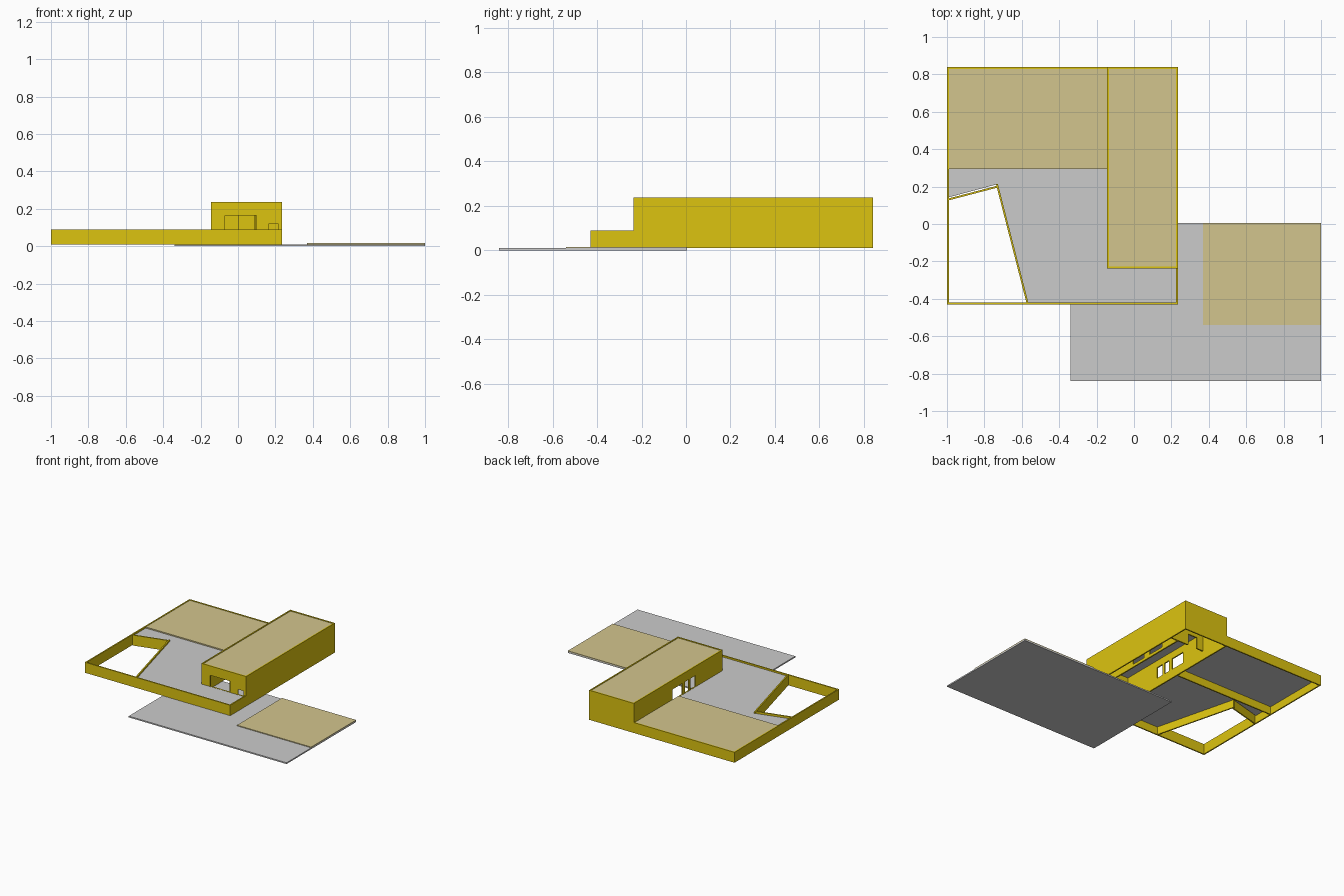
import bpy, bmesh
from mathutils import Vector

if "Cube" in bpy.data.objects:
    bpy.data.objects.remove(bpy.data.objects["Cube"])


def material(name, rgb):
    m = bpy.data.materials.new(name)
    m.diffuse_color = (*rgb, 1)
    m.use_nodes = True
    m.node_tree.nodes["Principled BSDF"].inputs["Base Color"].default_value = m.diffuse_color
    return m


YELLOW = material("yellow_wall", (0.72, 0.55, 0.005))
TAN = material("tan_surface", (0.65, 0.56, 0.27))


def prism(name, outline, z0, z1, mat=None):
    """Extrude a flat outline from z0 to z1."""
    bm = bmesh.new()
    face = bm.faces.new([bm.verts.new((x, y, z0)) for x, y in outline])
    ext = bmesh.ops.extrude_face_region(bm, geom=[face])["geom"]
    verts = [v for v in ext if isinstance(v, bmesh.types.BMVert)]
    bmesh.ops.translate(bm, verts=verts, vec=(0, 0, z1 - z0))
    bmesh.ops.recalc_face_normals(bm, faces=bm.faces)
    me = bpy.data.meshes.new(name)
    bm.to_mesh(me)
    bm.free()
    if mat:
        me.materials.append(mat)
    ob = bpy.data.objects.new(name, me)
    bpy.context.collection.objects.link(ob)
    return ob


def block(name, x0, x1, y0, y1, z0, z1, mat=None):
    return prism(name, [(x0, y0), (x1, y0), (x1, y1), (x0, y1)], z0, z1, mat)


def cut(ob, *box):
    """Cut a box-shaped opening through a wall."""
    cutter = block("opening_cutter", *box)
    cutter.hide_render = True
    mod = ob.modifiers.new("opening", "BOOLEAN")
    mod.operation, mod.solver, mod.object = "DIFFERENCE", "EXACT", cutter
    dg = bpy.context.evaluated_depsgraph_get()
    me = bpy.data.meshes.new_from_object(ob.evaluated_get(dg))
    ob.modifiers.clear()
    ob.data = me
    bpy.data.objects.remove(cutter)


def slanted_wall(name, p, q, z0, z1):
    """Wall along p-q, thickened to its left."""
    p, q = Vector(p), Vector(q)
    d = (q - p).normalized() * T
    n = Vector((-d.y, d.x))
    return prism(name, [p, q, q + n, p + n], z0, z1, YELLOW)


T = 0.01                           # wall thickness
L, R, F, B = -1.0, 0.235, -0.43, 0.84   # plot edges
HX, HY = -0.145, -0.237            # inner corner of the tall block
Z0, LOW, HIGH = 0.01, 0.09, 0.237
STEP = 0.295                       # front edge of the tan terrace

# Lower ground plate with its tan patch
block("ground_plate", -0.34, 1, -0.84, 0.005, 0, 0.01)
block("ground_patch", 0.37, 1, -0.54, 0.005, 0.01, 0.016, TAN)

# Terrace slab around the courtyard opening, tan part at the back
prism("terrace_slab", [(-0.57, F + T), (R - T, F + T), (R - T, HY), (HX, HY),
                       (HX, B - T), (L + T, B - T), (L + T, 0.143), (-0.73, 0.213)],
      0.07, 0.078)
block("terrace_patch", L + T, HX, STEP, B - T, 0.078, 0.087, TAN)

# Low perimeter walls
block("low_front_wall", L, R, F, F + T, Z0, LOW, YELLOW)
block("low_left_wall", L, L + T, F + T, B - T, Z0, LOW, YELLOW)
block("low_back_wall", L, HX, B - T, B, Z0, LOW, YELLOW)
block("low_right_wall", R - T, R, F + T, HY, Z0, LOW, YELLOW)
block("terrace_support_wall", L + T, HX, STEP, STEP + T, Z0, 0.07, YELLOW)

# Slanted courtyard walls
slanted_wall("courtyard_long_wall", (-0.565, F + T), (-0.728, 0.215), Z0, LOW)
slanted_wall("courtyard_short_wall", (-0.73, 0.205), (L + T, 0.137), Z0, LOW)

# Tall block walls with openings
block("tall_right_wall", R - T, R, HY, B, Z0, HIGH, YELLOW)
block("tall_back_wall", HX, R - T, B - T, B, Z0, HIGH, YELLOW)
front = block("tall_front_wall", HX, R - T, HY, HY + T, Z0, HIGH, YELLOW)
for x0, x1, top in ((-0.07, 0.1, 0.165), (0.165, 0.213, 0.12)):
    cut(front, x0, x1, HY - 0.03, HY + 0.03, 0.079, top)
left = block("tall_left_wall", HX, HX + T, HY + T, B - T, Z0, HIGH, YELLOW)
for y0, y1 in ((0.09, 0.15), (0.17, 0.22), (0.25, 0.37)):
    cut(left, HX - 0.03, HX + 0.03, y0, y1, 0.079, 0.165)

# Inner partitions
inner = block("inner_long_partition", 0.085, 0.095, HY + T, 0.58, 0.078, 0.22, YELLOW)
for y0, y1 in ((0.1, 0.22), (0.28, 0.42)):
    cut(inner, 0.05, 0.13, y0, y1, 0.1, 0.165)
cross = block("inner_cross_partition", HX + T, R - T, 0.58, 0.59, 0.078, 0.22, YELLOW)
cut(cross, -0.08, 0.0, 0.55, 0.62, 0.06, 0.165)

# Roof slab and tan covering inside the parapet
block("roof_slab", HX + T, R - T, HY + T, B - T, 0.22, 0.227)
block("roof_covering", HX + T, R - T, HY + T, B - T, 0.227, 0.233, TAN)
